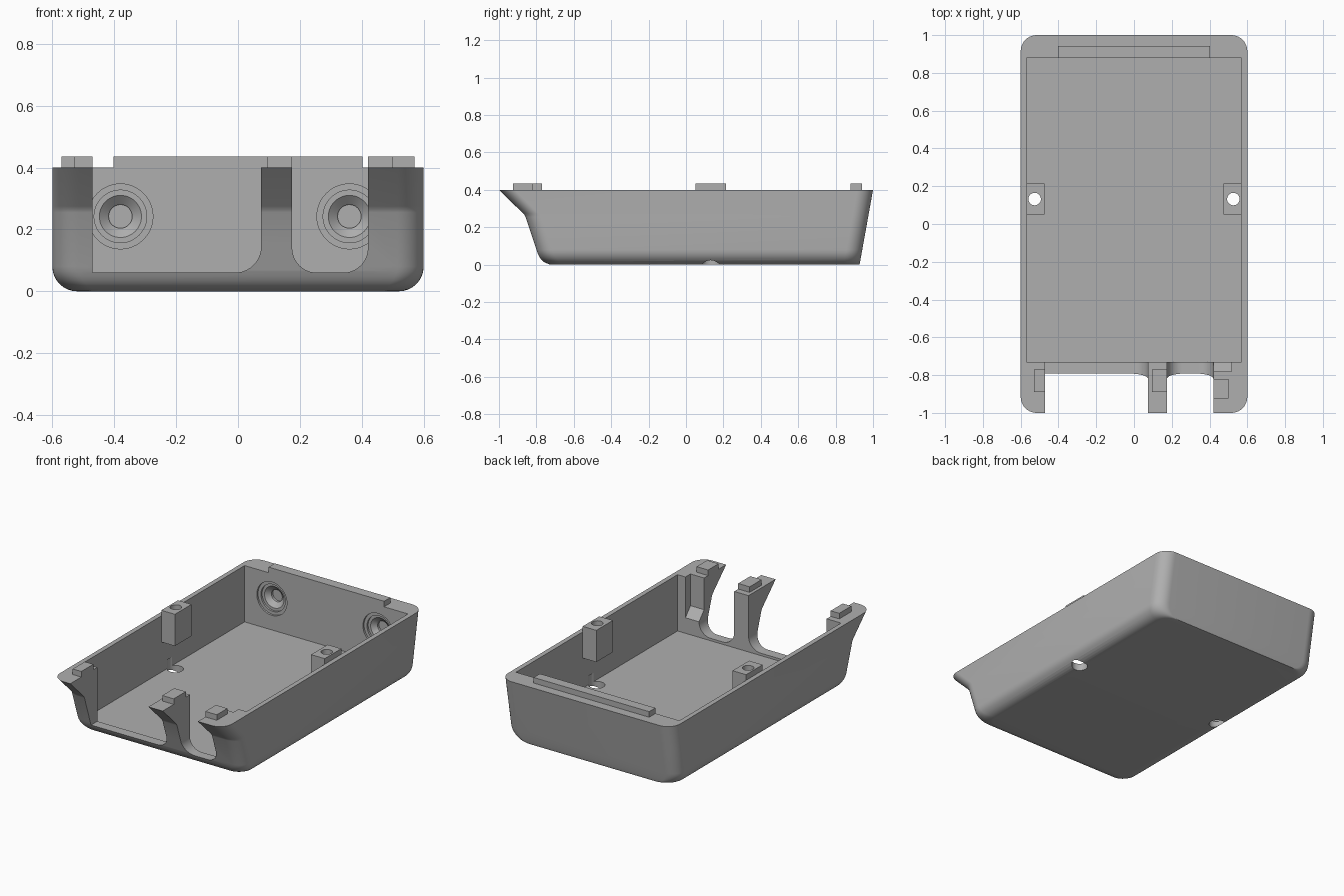
import bpy, bmesh, math
from mathutils import Matrix

if "Cube" in bpy.data.objects:
    bpy.data.objects.remove(bpy.data.objects["Cube"])

grey = bpy.data.materials.new("plain_grey")
grey.diffuse_color = (0.43, 0.43, 0.43, 1)
grey.use_nodes = True
grey.node_tree.nodes["Principled BSDF"].inputs["Base Color"].default_value = grey.diffuse_color


def make(name, bm, cutter=False):
    bmesh.ops.recalc_face_normals(bm, faces=bm.faces)
    me = bpy.data.meshes.new(name)
    bm.to_mesh(me)
    bm.free()
    me.materials.append(grey)
    ob = bpy.data.objects.new(name, me)
    bpy.context.collection.objects.link(ob)
    ob.hide_render = cutter
    return ob


def loft(name, rings, cutter=False):
    """Closed skin through rings of equal point count."""
    bm = bmesh.new()
    vs = [[bm.verts.new(p) for p in r] for r in rings]
    n = len(vs[0])
    for a, b in zip(vs, vs[1:]):
        for i in range(n):
            j = (i + 1) % n
            bm.faces.new((a[i], a[j], b[j], b[i]))
    bm.faces.new(vs[0])
    bm.faces.new(vs[-1])
    return make(name, bm, cutter)


def box(name, x0, x1, y0, y1, z0, z1, cutter=False):
    rect = [(x0, y0), (x1, y0), (x1, y1), (x0, y1)]
    return loft(name, [[(x, y, z) for x, y in rect] for z in (z0, z1)], cutter)


def cylinder(name, x, y, r, z0, z1):
    ring = [(r * math.cos(t * math.pi / 20), r * math.sin(t * math.pi / 20)) for t in range(40)]
    return loft(name, [[(x + a, y + b, z) for a, b in ring] for z in (z0, z1)], True)


def cut(ob, cutter):
    m = ob.modifiers.new("cut", 'BOOLEAN')
    m.operation, m.solver, m.object = 'DIFFERENCE', 'EXACT', cutter
    bpy.context.view_layer.objects.active = ob
    bpy.ops.object.modifier_apply(modifier=m.name)
    bpy.data.objects.remove(cutter)


# Outer shell: rounded plan, flared front, leaning back, rounded lower sides
FRONT = [(0, -0.725), (0.012, -0.757), (0.03, -0.777), (0.06, -0.793), (0.255, -0.858),
         (0.265, -0.863), (0.275, -0.872), (0.4, -1.0)]


def front_y(z):
    for (z0, y0), (z1, y1) in zip(FRONT, FRONT[1:]):
        if z <= z1:
            return y0 + (y1 - y0) * (z - z0) / (z1 - z0)
    return FRONT[-1][1]


def plan(z, r=0.085):
    d = max(0, 0.08 - z)
    w = 0.52 + math.sqrt(0.0064 - d * d)
    yf, yb = front_y(z), 0.928 + 0.072 * z / 0.4
    pts = []
    for k, (cx, cy) in enumerate([(w - r, yb - r), (r - w, yb - r), (r - w, yf + r), (w - r, yf + r)]):
        for i in range(11):
            a = math.pi / 2 * (k + i / 10)
            pts.append((cx + r * math.cos(a), cy + r * math.sin(a), z))
    return pts


levels = [0.08 * (1 - math.cos(i * math.pi / 16)) for i in range(9)] + [0.255, 0.265, 0.275, 0.4]
tray = loft("tray", [plan(z) for z in levels])

# Main cavity
cut(tray, box("cavity", -0.57, 0.57, -0.73, 0.88, 0.045, 0.6, True))


# Front openings with rounded lower corners
def notch(x0, x1, r_left, r_right):
    pts = [(x1, 0.6), (x0, 0.6)]
    for x, r, start in ((x0 + r_left, r_left, math.pi), (x1 - r_right, r_right, 1.5 * math.pi)):
        steps = 10 if r else 0
        for i in range(steps + 1):
            a = start + (math.pi / 2 * i / steps if steps else 0)
            pts.append((x + r * math.cos(a), 0.06 + r + r * math.sin(a)))
    return loft("notch", [[(x, y, z) for x, z in pts] for y in (-1.2, -0.7)], True)


cut(tray, notch(-0.47, 0.075, 0, 0.085))
cut(tray, notch(0.175, 0.42, 0.08, 0.08))

# Pocket with sloped floor behind the right front pillar
slope = [(-0.78, 0.6), (-0.78, 0.2), (-0.71, 0.12), (-0.71, 0.6)]
cut(tray, loft("pocket", [[(x, y, z) for y, z in slope] for x in (0.40, 0.515)], True))

# Stepped round recesses in the back wall
STEPS = [(0.105, -0.02), (0.105, 0.012), (0.085, 0.012), (0.085, 0.024), (0.068, 0.024),
         (0.038, 0.05), (0.038, 0.065)]
for x in (-0.38, 0.36):
    rings = [[(x + r * math.cos(t * math.pi / 24), 0.88 + d, 0.242 + r * math.sin(t * math.pi / 24))
              for t in range(48)] for r, d in STEPS]
    cut(tray, loft("recess", rings, True))

# Screw posts and the holes below them
for side, name in ((-1, "left_post"), (1, "right_post")):
    xa, xb = sorted((side * 0.475, side * 0.57))
    post = box(name, xa, xb, 0.05, 0.215, 0.235, 0.435)
    cut(post, cylinder("bore", side * 0.526, 0.132, 0.033, 0.1, 0.6))
    cut(tray, cylinder("floor_hole", side * 0.53, 0.132, 0.047, -0.1, 0.1))

# Locating tabs on the rim
box("back_tab", -0.403, 0.403, 0.88, 0.942, 0.4, 0.435)
box("left_front_tab", -0.53, -0.47, -0.89, -0.77, 0.4, 0.435)
box("middle_front_tab", 0.095, 0.175, -0.89, -0.77, 0.4, 0.435)
box("right_front_tab", 0.42, 0.5, -0.925, -0.82, 0.4, 0.435)

for ob in bpy.context.collection.objects:
    ob.select_set(True)
bpy.context.view_layer.objects.active = tray
bpy.ops.object.shade_smooth_by_angle(angle=math.radians(25))
